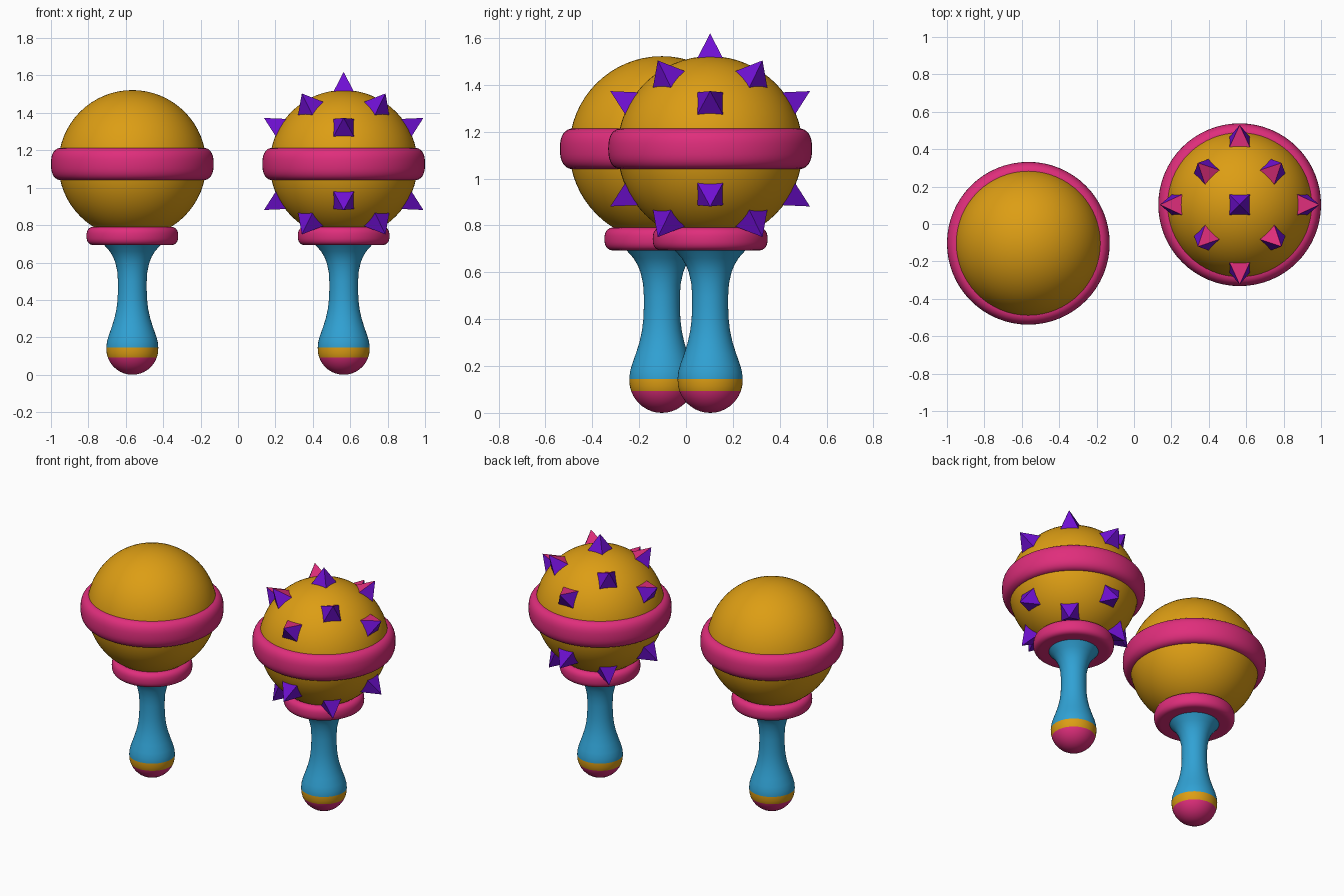
import bpy, bmesh, math
from mathutils import Vector, Matrix

if "Cube" in bpy.data.objects:
    bpy.data.objects.remove(bpy.data.objects["Cube"])


def material(name, rgb):
    m = bpy.data.materials.new(name)
    m.diffuse_color = (*rgb, 1)
    m.use_nodes = True
    m.node_tree.nodes["Principled BSDF"].inputs["Base Color"].default_value = m.diffuse_color
    return m


GOLD = material("gold", (0.72, 0.34, 0.007))
PINK = material("pink", (0.74, 0.027, 0.20))
BLUE = material("blue", (0.03, 0.36, 0.66))
PURPLE = material("purple", (0.16, 0.005, 0.65))

CENTER_Z, BALL_R = 1.127, 0.395


def finish(bm, name, origin, mats, smooth=True):
    bmesh.ops.recalc_face_normals(bm, faces=bm.faces)
    mesh = bpy.data.meshes.new(name)
    bm.to_mesh(mesh)
    bm.free()
    for m in mats:
        mesh.materials.append(m)
    obj = bpy.data.objects.new(name, mesh)
    bpy.context.collection.objects.link(obj)
    obj.location = origin
    if smooth:
        bpy.ops.object.select_all(action='DESELECT')
        obj.select_set(True)
        bpy.context.view_layer.objects.active = obj
        bpy.ops.object.shade_smooth_by_angle(angle=math.radians(40))
    return obj


def lathe(profile, closed=False, steps=64):
    """Spin (radius, z) points around the z axis."""
    bm = bmesh.new()
    verts = [bm.verts.new((r, 0, z)) for r, z in profile]
    pairs = list(zip(verts, verts[1:])) + ([(verts[-1], verts[0])] if closed else [])
    edges = [bm.edges.new(p) for p in pairs]
    bmesh.ops.spin(bm, geom=verts + edges, cent=(0, 0, 0), axis=(0, 0, 1),
                   angle=2 * math.pi, steps=steps, use_merge=True)
    bmesh.ops.remove_doubles(bm, verts=bm.verts, dist=1e-5)
    return bm


def ring(name, origin, inner, outer, z, half, bulge):
    """Band with a rounded outer edge."""
    prof = [(inner, z - half)]
    for i in range(17):
        a = math.pi * (i / 16 - 0.5)
        c, s = math.cos(a), math.sin(a)
        prof.append((outer - bulge + bulge * max(c, 0) ** 0.8,
                     z + half * math.copysign(abs(s) ** 0.8, s)))
    prof.append((inner, z + half))
    finish(lathe(prof, closed=True), name, origin, [PINK])


def handle(name, origin):
    # rounded foot, then the waisted grip flaring into the collar
    foot = [(0.139 * math.sin(t), 0.139 - 0.139 * math.cos(t))
            for t in (math.acos(1 - z / 0.139) for z in
                      (0, 0.002, 0.007, 0.016, 0.03, 0.048, 0.07, 0.093, 0.115))]
    grip = [(0.139, 0.145), (0.136, 0.175), (0.128, 0.205), (0.112, 0.25), (0.096, 0.3),
            (0.085, 0.35), (0.079, 0.4), (0.077, 0.45), (0.077, 0.5), (0.08, 0.55),
            (0.091, 0.6), (0.103, 0.63), (0.121, 0.66), (0.152, 0.695), (0.152, 0.72)]
    bm = lathe(foot + grip)
    for f in bm.faces:
        z = f.calc_center_median().z
        f.material_index = 0 if z < 0.093 else 1 if z < 0.145 else 2
    finish(bm, name, origin, [PINK, GOLD, BLUE])


def spikes(name, origin):
    bm = bmesh.new()
    dirs = [(90, 0)]
    for k in range(4):
        for side in (1, -1):
            dirs += [(30 * side, 90 * k), (50 * side, 45 + 90 * k)]
    for elev, azim in dirs:
        # square pyramid built upright, tilted, then turned around the ball
        place = (Matrix.Translation((0, 0, CENTER_Z))
                 @ Matrix.Rotation(math.radians(azim), 4, 'Z')
                 @ Matrix.Rotation(math.radians(90 - elev), 4, 'Y'))
        h = 0.055
        base = [bm.verts.new(place @ Vector((x, y, 0.386)))
                for x, y in ((-h, -h), (h, -h), (h, h), (-h, h))]
        tip = bm.verts.new(place @ Vector((0, 0, 0.492)))
        bm.faces.new(base[::-1])
        for i in range(4):
            f = bm.faces.new((base[i], base[(i + 1) % 4], tip))
            f.normal_update()
            # faces pointing upward are pink
            f.material_index = 1 if f.normal.z > 0.7 else 0
    finish(bm, name, origin, [PURPLE, PINK], smooth=False)


def maraca(side, origin):
    bm = bmesh.new()
    bmesh.ops.create_uvsphere(bm, u_segments=64, v_segments=32, radius=BALL_R,
                              matrix=Matrix.Translation((0, 0, CENTER_Z)))
    finish(bm, side + "_ball", origin, [GOLD])
    ring(side + "_belt", origin, 0.36, 0.435, CENTER_Z, 0.087, 0.062)
    ring(side + "_collar", origin, 0.13, 0.245, 0.742, 0.049, 0.042)
    handle(side + "_handle", origin)


maraca("left", (-0.565, -0.103, 0))
maraca("right", (0.565, 0.103, 0))
spikes("right_spikes", (0.565, 0.103, 0))
